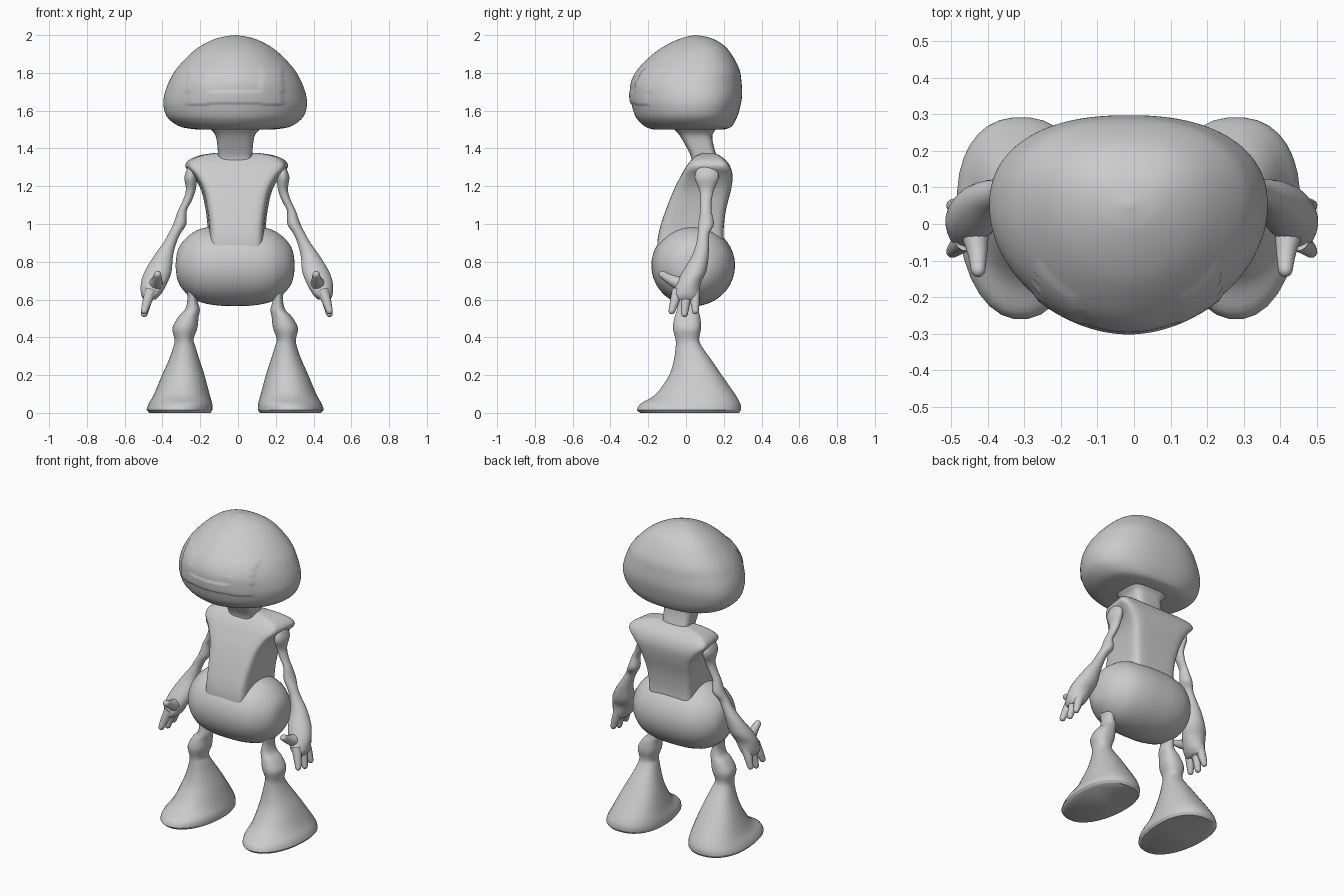
import bpy, bmesh, math
from mathutils import Vector

if "Cube" in bpy.data.objects:
    bpy.data.objects.remove(bpy.data.objects["Cube"])


def finish(name, rings, axis, mirror, angle):
    """Skin a list of point rings, close the ends, shade and mirror."""
    bm = bmesh.new()
    vs = [[bm.verts.new(p) for p in r] for r in rings]
    n = len(vs[0])
    for a, b in zip(vs, vs[1:]):
        for i in range(n):
            j = (i + 1) % n
            bm.faces.new((a[i], a[j], b[j], b[i]))
    bm.faces.new(vs[0][::-1])
    bm.faces.new(vs[-1])
    bmesh.ops.recalc_face_normals(bm, faces=bm.faces[:])
    me = bpy.data.meshes.new(name)
    bm.to_mesh(me)
    bm.free()
    ob = bpy.data.objects.new(name, me)
    bpy.context.collection.objects.link(ob)
    ob.location.x = axis
    bpy.ops.object.select_all(action='DESELECT')
    ob.select_set(True)
    bpy.context.view_layer.objects.active = ob
    bpy.ops.object.shade_smooth_by_angle(angle=math.radians(angle))
    if mirror:
        ob.modifiers.new("Mirror", 'MIRROR').use_mirror_merge = False
    return ob


def smooth_rows(rows, steps):
    """Catmull-Rom interpolation through the section rows."""
    out = []
    for i in range(len(rows) - 1):
        p = [rows[max(0, min(len(rows) - 1, i + k))] for k in (-1, 0, 1, 2)]
        for s in range(steps):
            t = s / steps
            out.append([0.5 * (2 * b + (c - a) * t + (2 * a - 5 * b + 4 * c - d) * t * t
                               + (3 * b - a - 3 * c + d) * t ** 3) for a, b, c, d in zip(*p)])
    out.append(list(rows[-1]))
    return out


def loft(name, rows, axis=0, n=32, steps=4, front=2, back=2, mid=0.5,
         taper=0, mirror=False, angle=50):
    """Rows are (z, x0, x1, y0, y1); sections are superellipses."""
    rings = []
    for z, x0, x1, y0, y1 in smooth_rows(rows, steps):
        ym = y0 + (y1 - y0) * mid
        ring = []
        for i in range(n):
            a = 2 * math.pi * (i + 0.5) / n
            c, s = math.cos(a), math.sin(a)
            e = 2 / (front if s < 0 else back)
            u = math.copysign(abs(c) ** e, c)
            v = math.copysign(abs(s) ** e, s)
            x = (x0 + x1) / 2 + u * (x1 - x0) / 2 * (1 + taper * v)
            ring.append((x, ym + v * ((ym - y0) if v < 0 else (y1 - ym)), z))
        rings.append(ring)
    return finish(name, rings, axis, mirror, angle)


def tube(name, pts, axis, n=12):
    """Rounded mirrored tube through (x, y, z, radius) points."""
    pts = smooth_rows(pts, 4)
    d = (Vector(pts[-1][:3]) - Vector(pts[0][:3])).normalized()
    q = d.to_track_quat('Z', 'Y')
    *tip, r = pts[-1]
    pts += [[*(Vector(tip) + d * r * math.sin(t)), r * math.cos(t)] for t in (0.5, 1.0, 1.4)]
    rings = [[Vector(p[:3]) + q @ Vector((p[3] * math.cos(2 * math.pi * i / n),
                                          p[3] * math.sin(2 * math.pi * i / n), 0))
              for i in range(n)] for p in pts]
    return finish(name, rings, axis, True, 60)


def sym(rows):
    """(z, half width, y0, y1) to full rows."""
    return [(z, -w, w, a, b) for z, w, a, b in rows]


BODY, ARM = -0.015, -0.006

# Head: wide dome with flat base
head = loft("head", sym([
    (1.50, .20, -.17, .20), (1.515, .29, -.215, .24), (1.56, .355, -.262, .268),
    (1.62, .379, -.285, .287), (1.68, .376, -.295, .297), (1.75, .352, -.292, .294),
    (1.82, .312, -.255, .282), (1.90, .238, -.175, .24), (1.95, .17, -.10, .195),
    (1.985, .09, -.02, .13), (2.0, .005, .045, .055)]),
    BODY, n=128, steps=8, front=1.9, back=2.35, mid=.58)

# Face: shallow raised eye pads and the bar joining them
for v in head.data.vertices:
    x, y, z = v.co
    pad = .135 < abs(x) < .25 and 1.63 < z < 1.83
    bar = abs(x) <= .135 and 1.64 < z < 1.70
    if y < 0 and (pad or bar):
        v.co.x *= 1.018
        v.co.y = .05 + (y - .05) * 1.018

# Neck: squarish, leaning forward
loft("neck", sym([
    (1.32, .085, .03, .155), (1.36, .09, .025, .16), (1.42, .095, -.005, .145),
    (1.47, .105, -.035, .14), (1.505, .135, -.065, .16), (1.53, .16, -.08, .18)]),
    BODY, n=32, front=4, back=4)

# Torso: flat front and back, flared shoulders
loft("torso", sym([
    (.82, .148, -.15, .20), (.90, .148, -.152, .20), (.98, .149, -.138, .20),
    (1.08, .16, -.105, .213), (1.18, .183, -.065, .238), (1.25, .222, -.03, .247),
    (1.30, .262, -.002, .236), (1.335, .25, .025, .213), (1.362, .195, .055, .18),
    (1.375, .12, .085, .15)]),
    -.007, n=48, front=7, back=7, taper=.06, angle=40)

# Hips: rounded barrel lying along x
half = [(.315, .01), (.308, .065), (.29, .11), (.25, .155), (.19, .192), (.10, .211)]
profile = [(-x, r) for x, r in half] + [(0, .215)] + half[::-1]
hips = loft("hips", [(x, -r, r, .038 - r * 1.03, .038 + r * 1.03) for x, r in profile],
            BODY, n=48)
hips.rotation_euler.y = math.pi / 2
hips.location.z = .78

# Legs: thin thigh, knee bulb and flared foot
loft("leg", [
    (.74, .15, .29, -.07, .10), (.67, .19, .265, -.055, .08), (.61, .202, .253, -.042, .06),
    (.55, .187, .264, -.047, .065), (.51, .193, .30, -.06, .075), (.45, .20, .332, -.07, .08),
    (.39, .22, .322, -.056, .07), (.35, .21, .327, -.055, .085), (.28, .188, .352, -.065, .135),
    (.20, .162, .388, -.09, .19), (.10, .135, .43, -.16, .26), (.05, .121, .458, -.24, .288),
    (.02, .119, .469, -.26, .292), (.012, .122, .466, -.258, .29), (0, .13, .455, -.245, .282)],
    BODY, n=32, front=2.1, back=2.3, mid=.58, mirror=True)

# Arms: shoulder, elbow bulb, flared forearm and palm
loft("arm", [
    (1.31, .225, .255, .07, .15), (1.25, .212, .278, .045, .175), (1.18, .218, .27, .07, .148),
    (1.12, .24, .288, .076, .136), (1.07, .265, .312, .075, .135), (1.0, .267, .337, .065, .148),
    (.95, .298, .362, .062, .124), (.90, .32, .39, .055, .122), (.83, .338, .44, .03, .12),
    (.75, .345, .488, -.018, .108), (.69, .367, .508, -.048, .08), (.63, .40, .508, -.07, .072),
    (.60, .43, .495, -.06, .062)],
    ARM, n=24, mirror=True, angle=60)

# Fingers and thumb
for i, (y, ty, tz) in enumerate([(-.045, -.075, .54), (.005, -.008, .525), (.045, .05, .54)]):
    tube(f"finger_{i + 1}", [(.455, y, .65, .03), (.475, (y + ty) / 2, .59, .025),
                             (.49, ty, tz, .018)], ARM)
tube("thumb", [(.43, -.02, .68, .04), (.422, -.08, .705, .027), (.42, -.125, .732, .02)], ARM)
